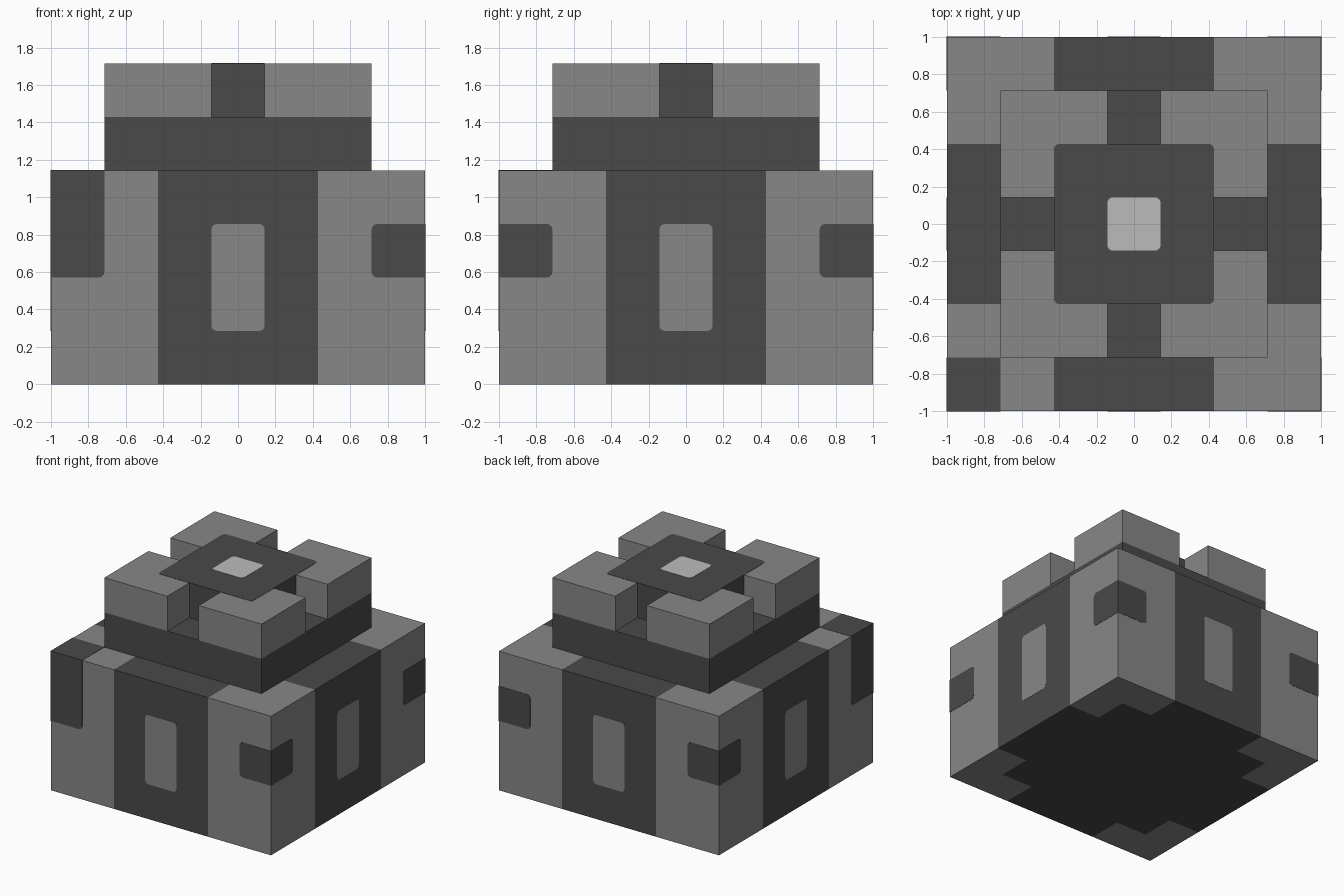
import bpy
import bmesh
from mathutils import Vector

if "Cube" in bpy.data.objects:
    bpy.data.objects.remove(bpy.data.objects["Cube"], do_unlink=True)

U = 2 / 7          # one block module
LIFT = 0.002       # thickness of painted plates
ROUND = 0.03       # corner rounding of painted plates


def material(name, grey):
    mat = bpy.data.materials.new(name)
    mat.use_nodes = True
    colour = (grey, grey, grey, 1)
    mat.diffuse_color = colour
    mat.node_tree.nodes["Principled BSDF"].inputs["Base Color"].default_value = colour
    return mat


DARK = material("dark_grey", 0.067)
LIGHT = material("mid_grey", 0.242)
PALE = material("pale_grey", 0.5)


def box(name, low, high, mats, rounded=None, shape=None):
    """Box between two corners; rounded(mid, direction) picks edges to round."""
    low, high = Vector(low), Vector(high)
    size, centre = high - low, (low + high) / 2
    bm = bmesh.new()
    bmesh.ops.create_cube(bm, size=1)
    for v in bm.verts:
        v.co = Vector(a * b for a, b in zip(v.co, size)) + centre
    if rounded:
        edges = []
        for e in bm.edges:
            a, b = e.verts[0].co, e.verts[1].co
            if rounded((a + b) / 2, b - a):
                edges.append(e)
        bmesh.ops.bevel(bm, geom=edges, offset=ROUND, segments=3,
                        profile=0.5, affect='EDGES')
    if shape:
        shape(bm)
    mesh = bpy.data.meshes.new(name)
    bm.to_mesh(mesh)
    bm.free()
    for m in mats:
        mesh.materials.append(m)
    obj = bpy.data.objects.new(name, mesh)
    bpy.context.collection.objects.link(obj)
    return obj


def along(axis):
    return lambda mid, d: abs(d[axis]) > 0.9 * d.length


def paint_body(bm):
    """Cut the walls on the module lines and colour the corners lighter."""
    for axis in (0, 1):
        for pos in (-2.5 * U, -1.5 * U, 1.5 * U, 2.5 * U):
            normal = Vector((axis == 0, axis == 1, 0))
            bmesh.ops.bisect_plane(bm, geom=bm.verts[:] + bm.edges[:] + bm.faces[:],
                                   plane_co=normal * pos, plane_no=normal)
    for f in bm.faces:
        c = f.calc_center_median()
        x, y = abs(c.x), abs(c.y)
        stepped = c.z < 0.01 and max(x, y) < 2.5 * U
        f.material_index = int(min(x, y) > 1.5 * U and not stepped)


# Main body
body = box("body", (-1, -1, 0), (1, 1, 4 * U), [DARK, LIGHT], shape=paint_body)

# Tall window plate on each wall
for side in (-1, 1):
    wall = sorted((side * 0.99, side * (1 + LIFT)))
    z0, z1 = U, 3 * U
    box("window_y", (-U / 2, wall[0], z0), (U / 2, wall[1], z1), [LIGHT], along(1))
    box("window_x", (wall[0], -U / 2, z0), (wall[1], U / 2, z1), [LIGHT], along(0))

# Dark bands wrapping the upright edges; one reaches the top
for sx in (-1, 1):
    for sy in (-1, 1):
        tall = sx < 0 and sy < 0
        xs = sorted((sx * 2.5 * U, sx * (1 + LIFT)))
        ys = sorted((sy * 2.5 * U, sy * (1 + LIFT)))
        top = 4 * U + LIFT if tall else 3 * U

        def inner_end(mid, d, tall=tall):
            if abs(d.z) > 0.1 or (tall and mid.z > 3.5 * U):
                return False
            inner = mid.x if abs(d.y) > 0.1 else mid.y
            return abs(inner) < 2.6 * U

        box("corner_band", (xs[0], ys[0], 2 * U), (xs[1], ys[1], top),
            [DARK], inner_end)

# Upper tier
box("upper_slab", (-2.5 * U, -2.5 * U, 4 * U), (2.5 * U, 2.5 * U, 5 * U), [DARK])

# Four battlements on the tier corners
for sx in (-1, 1):
    for sy in (-1, 1):
        xs = sorted((sx * U / 2, sx * 2.5 * U))
        ys = sorted((sy * U / 2, sy * 2.5 * U))
        box("battlement", (xs[0], ys[0], 5 * U), (xs[1], ys[1], 6 * U), [LIGHT])

# Central core between the battlements, with a pale tile on top
box("core", (-1.5 * U, -1.5 * U, 5 * U), (1.5 * U, 1.5 * U, 6 * U + LIFT),
    [DARK], along(2))
box("roof_tile", (-U / 2, -U / 2, 6 * U - 0.01), (U / 2, U / 2, 6 * U + 2 * LIFT),
    [PALE], along(2))
